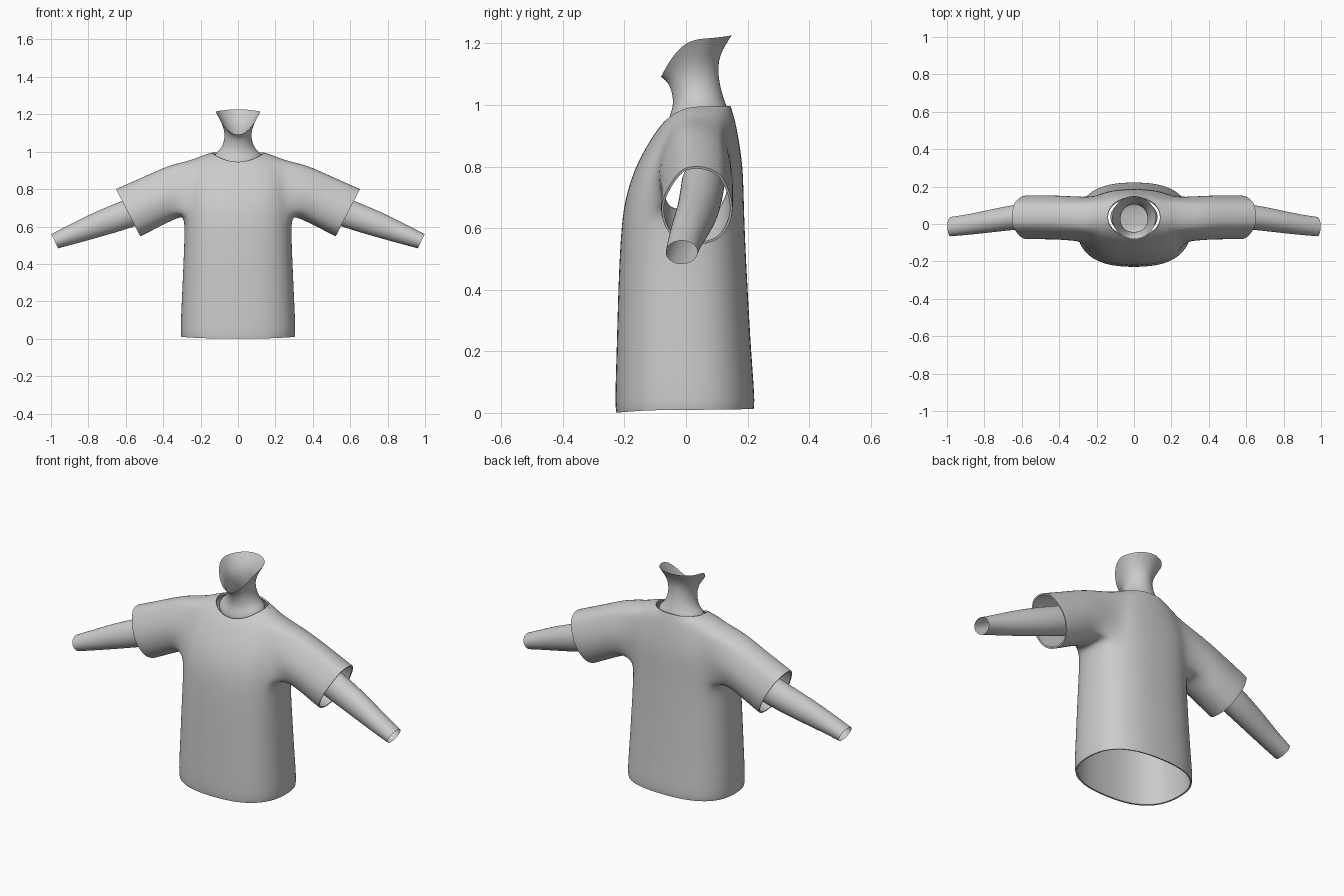
import bpy, bmesh, math
from math import sin, cos, pi

cube = bpy.data.objects.get("Cube")
if cube:
    bpy.data.objects.remove(cube)

grey = bpy.data.materials.new("plain_grey")
grey.use_nodes = True
grey.diffuse_color = (0.6, 0.6, 0.6, 1)
bsdf = next(n for n in grey.node_tree.nodes if n.type == 'BSDF_PRINCIPLED')
bsdf.inputs["Base Color"].default_value = (0.6, 0.6, 0.6, 1)
bsdf.inputs["Roughness"].default_value = 0.6


def level_point(ring, angle, power):
    """Point on a rounded level outline whose height may differ front, side and back."""
    z_front, z_side, z_back, width, y_front, y_back = ring
    c, s = cos(angle), sin(angle)
    bend = lambda v: math.copysign(abs(v) ** (2 / power), v)
    z_end = z_front if s < 0 else z_back
    return (width * bend(c),
            (y_front + y_back) / 2 + (y_back - y_front) / 2 * bend(s),
            z_side + (z_end - z_side) * s * s)


def limb_point(ring, angle):
    """Point on a tilted oval given by its top and bottom points and its depth."""
    (xt, zt), (xb, zb), y_mid, y_half = ring
    c, s = cos(angle) * 1.02, sin(angle) * 1.02
    return ((xt + xb) / 2 + (xt - xb) / 2 * s, y_mid + y_half * c,
            (zt + zb) / 2 + (zt - zb) / 2 * s)


def bridge(bm, rows, closed):
    """Quads between successive rows of vertices."""
    for low, high in zip(rows, rows[1:]):
        n = len(low)
        for i in range(n if closed else n - 1):
            j = (i + 1) % n
            bm.faces.new((low[i], low[j], high[j], high[i]))


def finish(bm, name, mirror, thickness=0):
    mesh = bpy.data.meshes.new(name)
    for f in bm.faces:
        f.smooth = True
    bm.to_mesh(mesh)
    bm.free()
    mesh.materials.append(grey)
    ob = bpy.data.objects.new(name, mesh)
    bpy.context.scene.collection.objects.link(ob)
    if mirror:
        m = ob.modifiers.new("mirror", 'MIRROR')
        m.merge_threshold = 0.002
    sub = ob.modifiers.new("smooth", 'SUBSURF')
    sub.levels = sub.render_levels = 2
    if thickness:
        solid = ob.modifiers.new("cloth", 'SOLIDIFY')
        solid.thickness = thickness
        solid.offset = -1
        split = ob.modifiers.new("crisp_rims", 'EDGE_SPLIT')
        split.split_angle = math.radians(50)
    return ob


# Shirt: half torso rings from hem to collar (z front, side, back, width, y front, y back)
torso = [
    (0.0, 0.01, 0.013, 0.306, -0.228, 0.222),
    (0.03, 0.035, 0.04, 0.311, -0.233, 0.226),
    (0.2, 0.2, 0.2, 0.303, -0.227, 0.213),
    (0.4, 0.4, 0.4, 0.294, -0.222, 0.202),
    (0.55, 0.55, 0.55, 0.288, -0.215, 0.194),
    (0.66, 0.66, 0.66, 0.288, -0.206, 0.19),
    (0.74, 0.74, 0.74, 0.288, -0.187, 0.188),
    (0.82, 0.83, 0.82, 0.282, -0.156, 0.184),
    (0.9, 0.955, 0.925, 0.25, -0.108, 0.166),
    (0.93, 0.98, 0.965, 0.195, -0.085, 0.156),
    (0.945, 0.995, 0.997, 0.142, -0.072, 0.146),
]
ARMPIT, SHOULDER, FRONT, BACK = 5, 8, 4, 9
bm = bmesh.new()
grid = [[bm.verts.new(level_point(ring, pi * (c - 6) / 12, 2.5 if r < SHOULDER else 2.1))
         for c in range(13)] for r, ring in enumerate(torso)]
for r in range(len(grid) - 1):
    for c in range(12):
        if not (ARMPIT <= r < SHOULDER and FRONT <= c < BACK):
            bm.faces.new((grid[r][c], grid[r][c + 1], grid[r + 1][c + 1], grid[r + 1][c]))

# Sleeve grown out of the armhole (top xz, bottom xz, y middle, y half depth)
armhole = ([grid[ARMPIT][c] for c in range(FRONT, BACK + 1)]
           + [grid[r][BACK] for r in range(ARMPIT + 1, SHOULDER)]
           + [grid[SHOULDER][c] for c in range(BACK, FRONT - 1, -1)]
           + [grid[r][FRONT] for r in range(SHOULDER - 1, ARMPIT, -1)])
angles = [math.atan2((v.co.z - 0.81) / 0.15, (v.co.y - 0.02) / 0.125) for v in armhole]
sleeve = [
    ((0.36, 0.93), (0.33, 0.64), 0.03, 0.123),
    ((0.46, 0.885), (0.4, 0.607), 0.035, 0.122),
    ((0.56, 0.84), (0.465, 0.573), 0.035, 0.122),
    ((0.64, 0.805), (0.513, 0.549), 0.035, 0.122),
    ((0.652, 0.8), (0.521, 0.545), 0.035, 0.12),
]
bridge(bm, [armhole] + [[bm.verts.new(limb_point(ring, a)) for a in angles]
                        for ring in sleeve], True)
finish(bm, "shirt", True, 0.008)

# Arms, open at the wrist
arm = [
    ((0.42, 0.82), (0.38, 0.665), 0.055, 0.07),
    ((0.62, 0.738), (0.57, 0.592), 0.043, 0.069),
    ((0.78, 0.672), (0.745, 0.542), 0.017, 0.062),
    ((0.9, 0.61), (0.865, 0.509), -0.003, 0.055),
    ((0.998, 0.56), (0.962, 0.483), -0.014, 0.052),
]
bm = bmesh.new()
bridge(bm, [[bm.verts.new(limb_point(ring, 2 * pi * i / 16)) for i in range(16)]
            for ring in arm], True)
finish(bm, "arms", True)

# Neck, flaring to a slanted open rim under the jaw
neck = [
    (0.9, 0.92, 0.92, 0.125, -0.05, 0.12),
    (0.94, 0.983, 0.983, 0.135, -0.066, 0.14),
    (0.99, 1.005, 1.005, 0.103, -0.043, 0.13),
    (1.03, 1.04, 1.04, 0.08, -0.045, 0.118),
    (1.06, 1.09, 1.1, 0.071, -0.054, 0.105),
    (1.075, 1.145, 1.165, 0.083, -0.066, 0.109),
    (1.085, 1.215, 1.227, 0.12, -0.084, 0.152),
]
bm = bmesh.new()
rows = [[bm.verts.new(level_point(ring, 2 * pi * i / 16, 2)) for i in range(16)]
        for ring in neck]
bridge(bm, rows, True)
bm.faces.new(list(reversed(rows[0])))
finish(bm, "neck", False)
